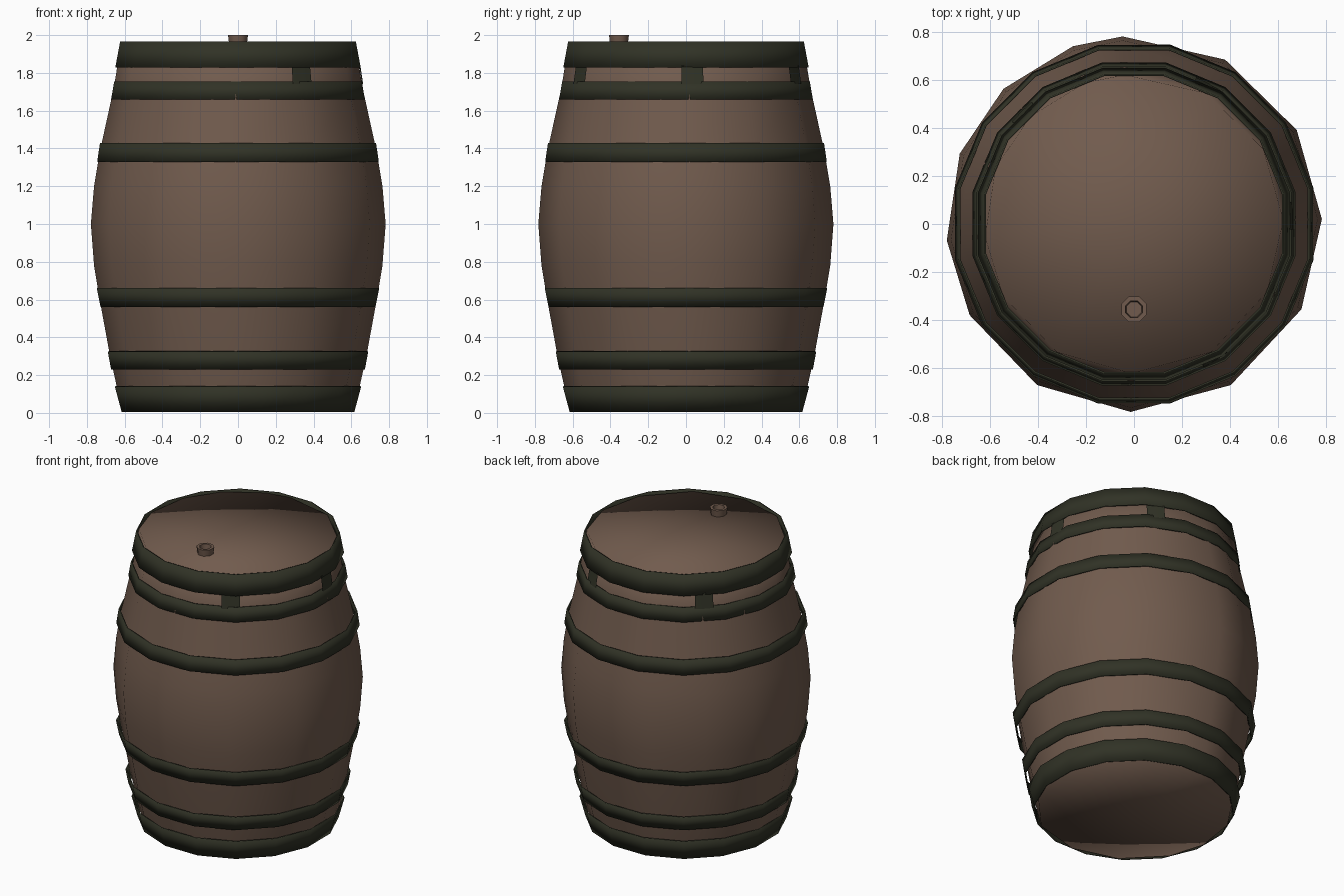
import bpy, bmesh, math

if "Cube" in bpy.data.objects:
    bpy.data.objects.remove(bpy.data.objects["Cube"])


def material(name, rgb):
    m = bpy.data.materials.new(name)
    m.diffuse_color = (*rgb, 1)
    m.use_nodes = True
    m.node_tree.nodes["Principled BSDF"].inputs["Base Color"].default_value = m.diffuse_color
    return m


WOOD = material("brown wood", (0.165, 0.105, 0.075))
IRON = material("dark green iron", (0.030, 0.032, 0.019))


def lathe(name, profile, angles, mat, closed=True, caps=False, centre=(0, 0)):
    """Sweep (radius, z) points round the listed angles in degrees."""
    bm = bmesh.new()
    rings = []
    for r, z in profile:
        rings.append([bm.verts.new((centre[0] + r * math.cos(math.radians(a)),
                                    centre[1] + r * math.sin(math.radians(a)), z))
                      for a in angles])
    n = len(angles)
    for lo, hi in zip(rings, rings[1:]):
        for i in range(n if closed else n - 1):
            j = (i + 1) % n
            bm.faces.new((lo[i], lo[j], hi[j], hi[i]))
    if caps:
        for ring, z, flip in ((rings[0], profile[0][1], True), (rings[-1], profile[-1][1], False)):
            c = bm.verts.new((centre[0], centre[1], z))
            for i in range(n):
                f = (c, ring[i], ring[(i + 1) % n])
                bm.faces.new(f[::-1] if flip else f)
    for f in bm.faces:
        f.smooth = True
    me = bpy.data.meshes.new(name)
    bm.to_mesh(me)
    bm.free()
    me.materials.append(mat)
    ob = bpy.data.objects.new(name, me)
    bpy.context.collection.objects.link(ob)
    return ob


def sides(n, start=0):
    return [start + 360 * i / n for i in range(n)]


# Wooden body: slightly uneven staves, soft shading right across the lids
stave_angles = [1.5, 30, 61, 93.5, 109, 134, 158, 185, 209, 239, 269, 301, 333]
body_profile = [(0.612, 0.004), (0.64, 0.12), (0.68, 0.30), (0.735, 0.60), (0.765, 0.78),
                (0.782, 1.0), (0.765, 1.2), (0.735, 1.38), (0.66, 1.72), (0.622, 1.955)]
lathe("barrel_body", body_profile, stave_angles, WOOD, caps=True)

# Iron hoops: z bottom, radius bottom, z top, radius top
hoops = [(0.005, 0.628, 0.14, 0.665), (0.23, 0.685, 0.325, 0.703), (0.56, 0.742, 0.66, 0.762),
         (1.33, 0.760, 1.43, 0.745), (1.66, 0.685, 1.755, 0.668), (1.83, 0.662, 1.967, 0.636)]
for i, (z0, r0, z1, r1) in enumerate(hoops):
    hoop = lathe(f"hoop_{i + 1}", [(r0, z0), (r1, z1)], sides(16, 11.25), IRON)
    mod = hoop.modifiers.new("thickness", "SOLIDIFY")
    mod.thickness = 0.008
    mod.offset = -1

# Small iron tabs joining the two upper hoops
for i, a in enumerate((-59, 3, 62, 135)):
    lathe(f"hoop_tab_{i + 1}", [(0.663, 1.74), (0.648, 1.84)], [a - 5, a, a + 5], IRON, closed=False)

# Hollow bung on the lid
bung_profile = [(0.048, 1.93), (0.057, 2.0), (0.038, 2.0), (0.034, 1.962), (0.001, 1.962)]
bung = lathe("bung", bung_profile, sides(8, 22.5), WOOD, centre=(0, -0.355))
bpy.ops.object.select_all(action='DESELECT')
bung.select_set(True)
bpy.context.view_layer.objects.active = bung
bpy.ops.object.shade_smooth_by_angle(angle=math.radians(50))
